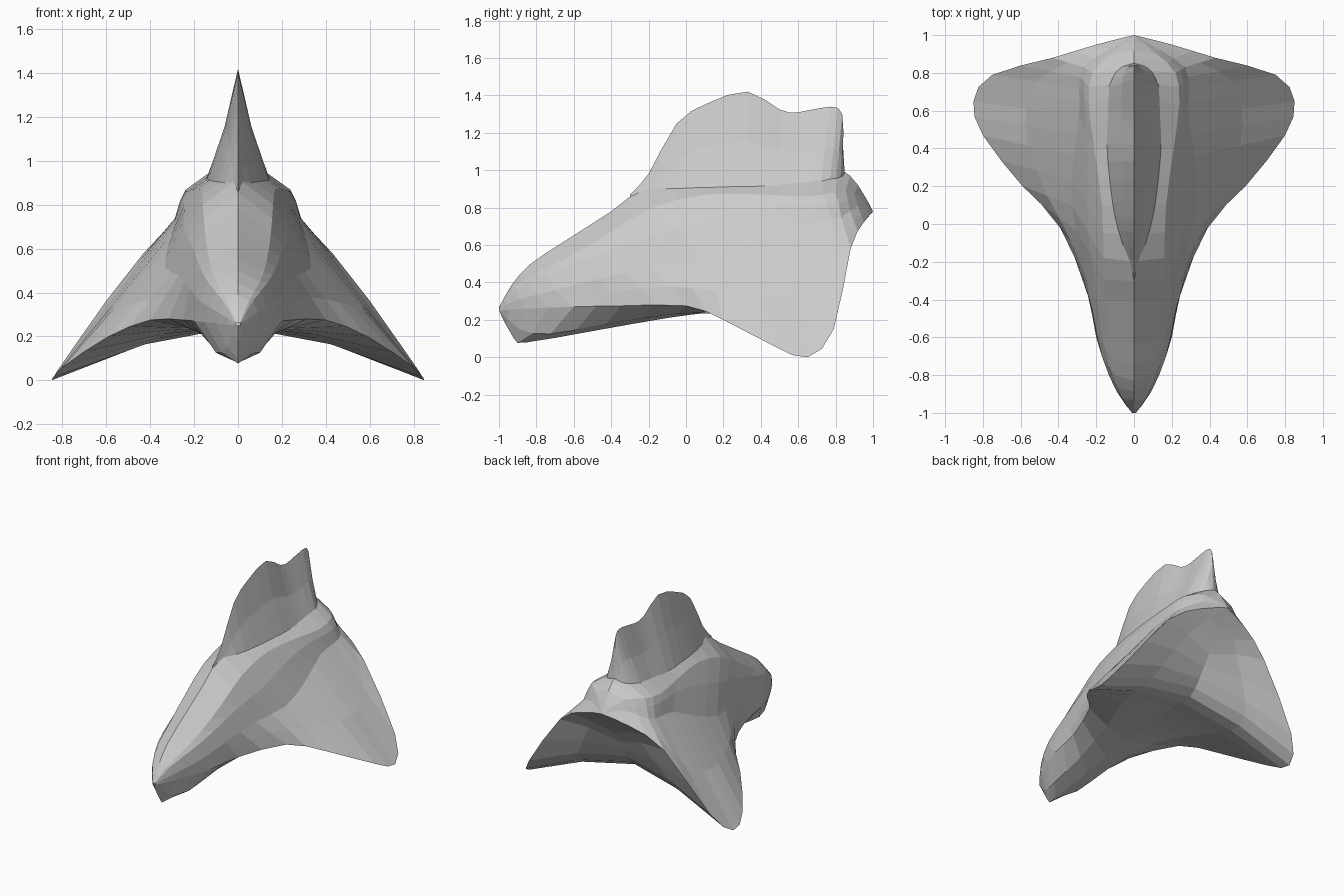
import bpy, bmesh
from mathutils import Vector, Matrix

cube = bpy.data.objects.get("Cube")
if cube:
    bpy.data.objects.remove(cube)

grey = bpy.data.materials.new("plain_grey")
grey.use_nodes = True
colour = (0.6, 0.6, 0.6, 1)
grey.diffuse_color = colour
grey.node_tree.nodes["Principled BSDF"].inputs["Base Color"].default_value = colour


def smooth_line(keys, steps=2):
    """Pass a smooth line through the key points."""
    pts = [Vector(k) for k in keys]
    pts = [pts[0]] + pts + [pts[-1]]
    line = []
    for a, b, c, d in zip(pts, pts[1:], pts[2:], pts[3:]):
        for s in range(steps):
            t = s / steps
            p = (2 * b + (c - a) * t + (2 * a - 5 * b + 4 * c - d) * t ** 2
                 + (3 * b - a - 3 * c + d) * t ** 3) / 2
            line.append(Vector((max(p.x, 0), p.y, p.z)))
    return line + [pts[-1]]


def blend(a, b, lift=None):
    """Line halfway between two guides, optionally raised or lowered."""
    lift = lift or [0] * len(a)
    return [Vector(p).lerp(Vector(q), 0.5) + Vector((0, 0, h))
            for p, q, h in zip(a, b, lift)]


def centre(pairs):
    return [(0, y, z) for y, z in pairs]


def skin(name, guides):
    """Skin one half across its guide lines, then mirror it."""
    bm = bmesh.new()
    rows = [[bm.verts.new(p) for p in smooth_line(g)] for g in guides]
    for r, s in zip(rows, rows[1:]):
        for i in range(len(r) - 1):
            bm.faces.new((r[i], r[i + 1], s[i + 1], s[i]))
    bmesh.ops.mirror(bm, geom=bm.verts[:] + bm.edges[:] + bm.faces[:],
                     matrix=Matrix.Identity(4), merge_dist=0.001, axis='X')
    bmesh.ops.remove_doubles(bm, verts=bm.verts[:], dist=0.002)
    bmesh.ops.dissolve_degenerate(bm, edges=bm.edges[:], dist=0.001)
    bmesh.ops.recalc_face_normals(bm, faces=bm.faces[:])
    mesh = bpy.data.meshes.new(name)
    bm.to_mesh(mesh)
    bm.free()
    mesh.materials.append(grey)
    obj = bpy.data.objects.new(name, mesh)
    bpy.context.collection.objects.link(obj)


# Body and wings: guide lines run from the nose to the rear point
spine = centre([(-1, .265), (-.93, .39), (-.83, .5), (-.65, .62), (-.4, .78),
                (-.2, .92), (.1, .98), (.4, 1.01), (.65, 1.04), (.82, 1.01),
                (.92, .92), (1, .78)])
shoulder = [(.01, -1, .26), (.05, -.93, .36), (.1, -.8, .45),
            (.13, -.62, .54), (.15, -.4, .67), (.16, -.18, .8),
            (.17, .1, .87), (.21, .4, .87), (.24, .64, .86), (.22, .8, .88),
            (.12, .9, .88), (0, 1, .78)]
flank = [(.01, -1, .26), (.09, -.89, .31), (.17, -.7, .36), (.22, -.46, .42),
         (.27, -.18, .48), (.33, .1, .51), (.32, .36, .61), (.29, .57, .71),
         (.29, .72, .73), (.27, .83, .75), (.14, .92, .81), (0, 1, .78)]
rim = [(.01, -1, .25), (.1, -.86, .26), (.2, -.6, .27), (.25, -.35, .275),
       (.4, 0, .275), (.59, .2, .2), (.8, .47, .06), (.85, .65, 0),
       (.75, .79, .15), (.43, .88, .58), (.2, .95, .72), (0, 1, .78)]
belly = centre([(-1, .25), (-.92, .1), (-.85, .08), (-.5, .14), (-.1, .21),
                (.15, .24), (.4, .25), (.6, .25), (.7, .35), (.8, .5),
                (.9, .66), (1, .78)])
swell = [0, .03, .04, .04, .04, .03, .03, .02, .02, .01, 0, 0]
vault = [0, -.03, -.05, -.03, -.01, .01, .03, .04, .04, .02, 0, 0]
skin("body_and_wings", [spine, shoulder, blend(shoulder, flank, swell), flank,
                        blend(flank, rim), rim,
                        blend(rim, belly, vault), belly])

# Tall fin along the back, with a sharp crest and flared foot
crest = centre([(-.3, .87), (-.2, .98), (-.05, 1.25), (.12, 1.36),
                (.33, 1.42), (.5, 1.325), (.6, 1.31), (.77, 1.34),
                (.835, 1.3), (.84, 1.12), (.85, .97)])
foot = [(0, -.3, .83), (.05, -.18, .85), (.09, -.03, .88), (.12, .12, .89),
        (.145, .33, .89), (.155, .5, .89), (.155, .6, .89), (.15, .72, .9),
        (.11, .8, .91), (.06, .84, .92), (0, .86, .92)]
keel = [(0, y, z - .02) for x, y, z in foot]
waist = [(x * .85, y, z) for x, y, z in blend(crest, foot)]
skin("back_fin", [crest, waist, foot, keel])
